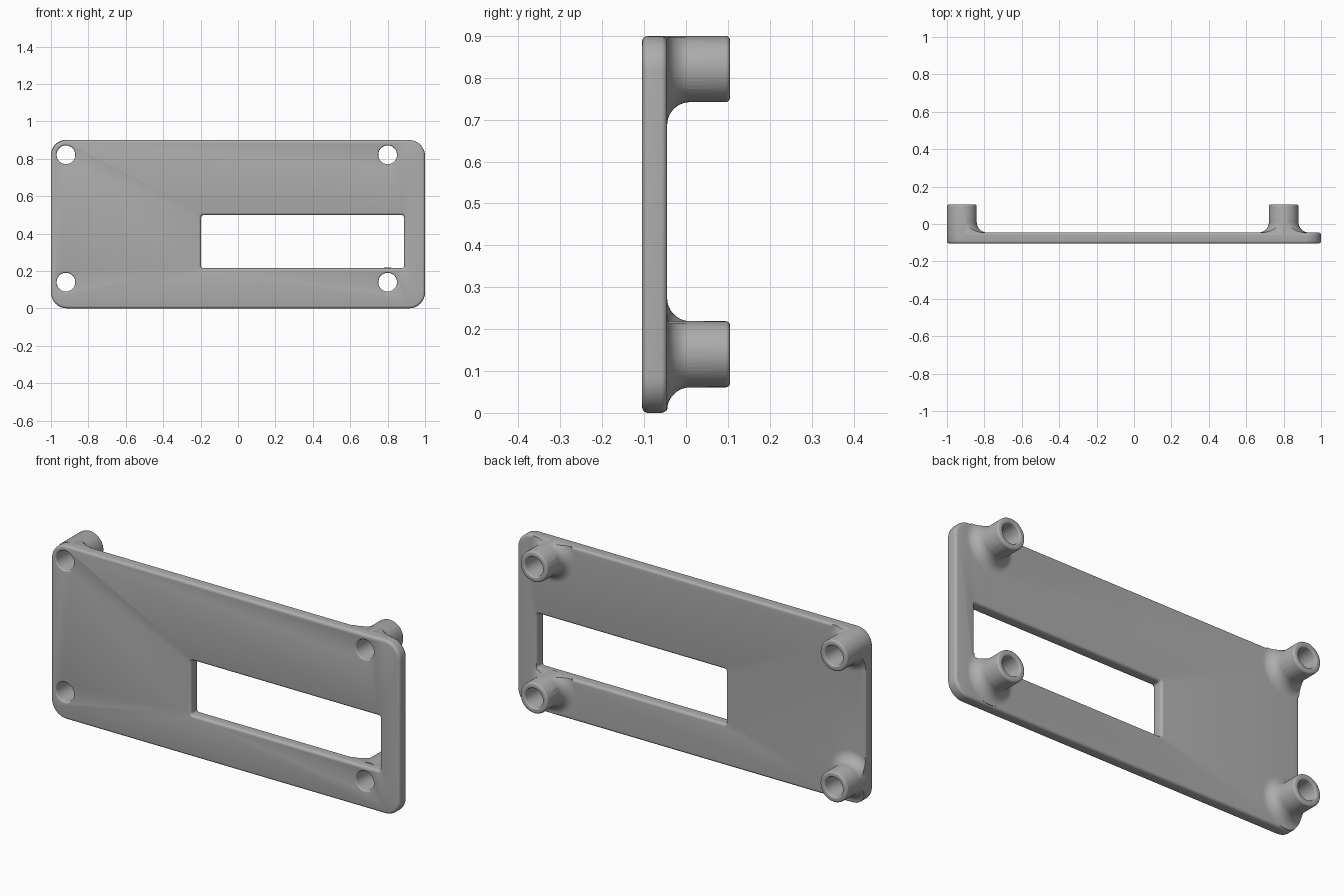
import bpy, bmesh, math

FRONT, BACK, TIP = -0.105, -0.045, 0.105
POSTS = [(x, z) for x in (-0.92, 0.80) for z in (0.14, 0.821)]
R_POST, R_HOLE, FILLET, EDGE = 0.079, 0.05, 0.055, 0.014

if "Cube" in bpy.data.objects:
    bpy.data.objects.remove(bpy.data.objects["Cube"])

grey = bpy.data.materials.new("plain grey")
grey.use_nodes = True
colour = (0.42, 0.42, 0.42, 1)
grey.diffuse_color = colour
grey.node_tree.nodes["Principled BSDF"].inputs["Base Color"].default_value = colour


def rounded_rect(x0, x1, z0, z1, r, steps=8):
    """Counter-clockwise outline of a rounded rectangle."""
    pts = []
    corners = [(x1 - r, z1 - r), (x0 + r, z1 - r), (x0 + r, z0 + r), (x1 - r, z0 + r)]
    for k, (cx, cz) in enumerate(corners):
        for i in range(steps + 1):
            a = (k + i / steps) * math.pi / 2
            pts.append((cx + r * math.cos(a), cz + r * math.sin(a)))
    return pts


def arc(cx, cy, r, a0, a1, steps):
    angles = [math.radians(a0 + (a1 - a0) * i / steps) for i in range(steps + 1)]
    return [(cx + r * math.cos(a), cy + r * math.sin(a)) for a in angles]


def loft(name, rings, closed):
    """Skin a row of equal rings; close it into a frame or cap both ends."""
    bm = bmesh.new()
    vs = [[bm.verts.new(p) for p in ring] for ring in rings]
    n = len(vs[0])
    for k in range(len(vs) if closed else len(vs) - 1):
        a, b = vs[k], vs[(k + 1) % len(vs)]
        for i in range(n):
            j = (i + 1) % n
            bm.faces.new((a[i], a[j], b[j], b[i]))
    if not closed:
        bm.faces.new(vs[0])
        bm.faces.new(vs[-1])
    bmesh.ops.recalc_face_normals(bm, faces=bm.faces)
    mesh = bpy.data.meshes.new(name)
    bm.to_mesh(mesh)
    bm.free()
    mesh.materials.append(grey)
    obj = bpy.data.objects.new(name, mesh)
    bpy.context.collection.objects.link(obj)
    return obj


def frame(name, y0, y1, edge, inset=0.0):
    """Plate outline with the window opening, edges rounded by edge."""
    def outer(d, y):
        d += inset
        return [(x, y, z) for x, z in rounded_rect(-1 + d, 1 - d, d, 0.9 - d, 0.085 - d)]

    def inner(d, y):
        d += inset
        return [(x, y, z) for x, z in
                rounded_rect(-0.197 - d, 0.888 + d, 0.215 - d, 0.498 + d, 0.012 + d)]

    if not edge:
        return loft(name, [outer(0, y0), outer(0, y1), inner(0, y1), inner(0, y0)], True)
    section = [(edge + u, v) for u, v in arc(0, y0 + edge, edge, 270, 180, 4)]
    section += [(edge + u, v) for u, v in arc(0, y1 - edge, edge, 180, 90, 4)]
    rings = [outer(d, y) for d, y in section]
    rings += [inner(d, y) for d, y in reversed(section)]
    return loft(name, rings, True)


def turned(name, profile, x, z, sides=48):
    """Solid of revolution about a front-to-back axis."""
    rings = []
    for r, y in profile:
        rings.append([(x + r * math.cos(t), y, z + r * math.sin(t))
                      for t in (2 * math.pi * i / sides for i in range(sides))])
    return loft(name, rings, False)


def combine(target, tool, operation):
    mod = target.modifiers.new(operation, "BOOLEAN")
    mod.operation, mod.object, mod.solver = operation, tool, "EXACT"
    bpy.context.view_layer.objects.active = target
    bpy.ops.object.modifier_apply(modifier=mod.name)
    bpy.data.objects.remove(tool)


# Plate with window
plate = frame("mounting_plate", FRONT, BACK, EDGE)

# Posts with flared feet trimmed to the plate outline
for x, z in POSTS:
    flare = arc(R_POST + FILLET, BACK + FILLET, FILLET, 270, 180, 10)
    skirt = turned("post_foot", [(R_POST + FILLET, BACK - 0.022)] + flare, x, z)
    combine(skirt, frame("foot_trim", -0.09, 0.2, 0, 0.002), "INTERSECT")
    tip = arc(R_POST - 0.01, TIP - 0.01, 0.01, 0, 90, 4)
    post = turned("post", [(R_POST + 0.0004, BACK - 0.02)] + tip, x, z)
    combine(skirt, post, "UNION")
    combine(plate, skirt, "UNION")

# Through holes with eased rims
for x, z in POSTS:
    e = 0.008
    rim = arc(R_HOLE + e, FRONT + e, e, 270, 180, 4)
    far = arc(R_HOLE + e, TIP - e, e, 180, 90, 4)
    ends = R_HOLE + e
    profile = [(ends, FRONT - 0.02)] + rim + far + [(ends, TIP + 0.02)]
    combine(plate, turned("hole_cutter", profile, x, z), "DIFFERENCE")

# Smooth shading that keeps sharp edges
bpy.ops.object.select_all(action="DESELECT")
plate.select_set(True)
bpy.context.view_layer.objects.active = plate
bpy.ops.object.shade_smooth_by_angle(angle=math.radians(35))
